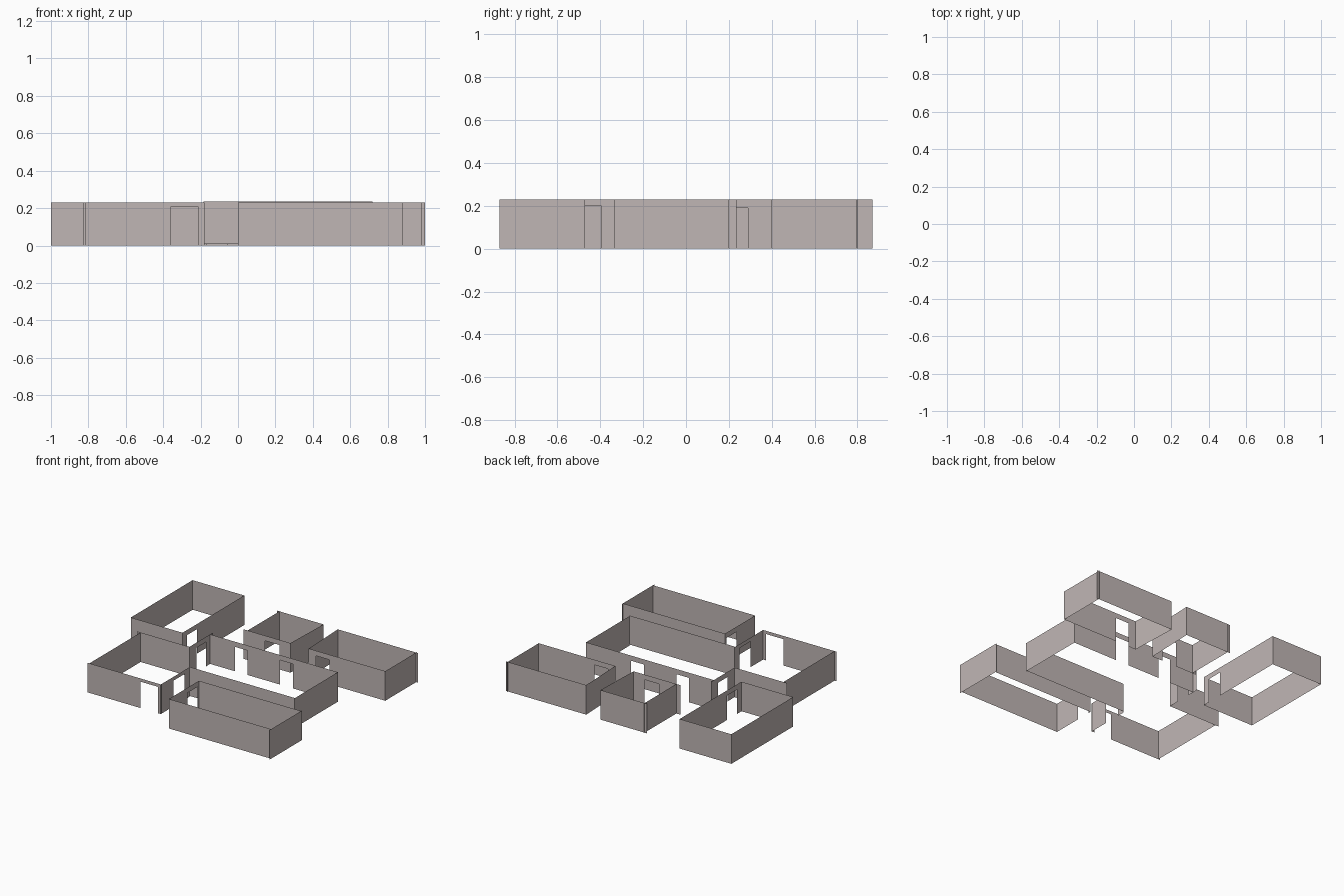
import bpy, bmesh
from mathutils import Vector

if "Cube" in bpy.data.objects:
    bpy.data.objects.remove(bpy.data.objects["Cube"])

HEIGHT = 0.23

plaster = bpy.data.materials.new("warm_grey_plaster")
plaster.diffuse_color = (0.53, 0.47, 0.46, 1.0)
plaster.use_nodes = True
plaster.node_tree.nodes["Principled BSDF"].inputs["Base Color"].default_value = plaster.diffuse_color


def add_wall(bm, start, end, doors=(), base=0.0, top=HEIGHT):
    """Zero-thickness wall; doors are (from, to, height) on the axis the wall runs along."""
    a, b = Vector(start), Vector(end)
    axis = 0 if abs(b.x - a.x) > abs(b.y - a.y) else 1

    def panel(s0, s1, z0, z1):
        pts = []
        for s, z in ((s0, z0), (s1, z0), (s1, z1), (s0, z1)):
            p = a.lerp(b, (s - a[axis]) / (b[axis] - a[axis]))
            pts.append(bm.verts.new((p.x, p.y, z)))
        return bm.faces.new(pts)

    faces = []
    s = a[axis]
    ordered = sorted(doors, reverse=b[axis] < a[axis])
    for d0, d1, h in ordered:
        near, far = (d0, d1) if b[axis] > a[axis] else (d1, d0)
        faces.append(panel(s, near, base, top))      # solid stretch
        faces.append(panel(near, far, h, top))       # lintel over the door
        s = far
    faces.append(panel(s, b[axis], base, top))


def build_room(name, walls):
    bm = bmesh.new()
    for wall in walls:
        add_wall(bm, *wall)
    mesh = bpy.data.meshes.new(name)
    bm.to_mesh(mesh)
    bm.free()
    mesh.materials.append(plaster)
    bpy.context.collection.objects.link(bpy.data.objects.new(name, mesh))


# Rear left room, door in its right wall
build_room("rear_left_room_walls", [
    ((-1.0, 0.11), (-0.555, 0.11)),
    ((-0.555, 0.11), (-0.555, 0.87), [(0.165, 0.29, 0.19)]),
    ((-0.555, 0.87), (-1.0, 0.87)),
    ((-1.0, 0.87), (-1.0, 0.11)),
])

# Small rear middle room, door in its front wall
build_room("rear_middle_room_walls", [
    ((-0.235, 0.405), (0.168, 0.405), [(-0.05, 0.075, 0.19)]),
    ((0.168, 0.405), (0.18, 0.795)),
    ((0.18, 0.795), (-0.22, 0.795)),
    ((-0.2, 0.8), (-0.2, 0.4)),
])

# Rear right room, door in its front wall
build_room("rear_right_room_walls", [
    ((0.325, 0.405), (0.985, 0.405), [(0.39, 0.505, 0.19)]),
    ((0.985, 0.4), (0.985, 0.795)),
    ((1.0, 0.785), (0.31, 0.785)),
    ((0.31, 0.785), (0.325, 0.405)),
])

# Front right room, door in its left wall
build_room("front_right_room_walls", [
    ((0.0, -0.85), (0.88, -0.85)),
    ((0.88, -0.87), (0.88, -0.47)),
    ((0.88, -0.48), (0.0, -0.48)),
    ((0.0, -0.48), (0.0, -0.85), [(-0.62, -0.5, 0.19)]),
])

# Large central space: two overlapping rooms opened into one
build_room("central_space_walls", [
    ((-0.38, 0.2), (0.72, 0.2), [(-0.165, -0.06, 0.19), (0.22, 0.335, 0.19)]),
    ((0.72, 0.2), (0.72, -0.335)),
    ((0.72, -0.335), (-0.185, -0.335), (), 0.008, 0.234),
    ((-0.185, -0.335), (-0.185, -0.69), [(-0.53, -0.395, 0.2)]),
    ((-0.18, -0.685), (-0.815, -0.685), [(-0.36, -0.21, 0.205)]),
    ((-0.8, -0.685), (-0.8, -0.055)),
    ((-0.83, -0.055), (-0.38, -0.055)),
    ((-0.38, -0.055), (-0.38, 0.235), [(0.03, 0.15, 0.19)]),
])
